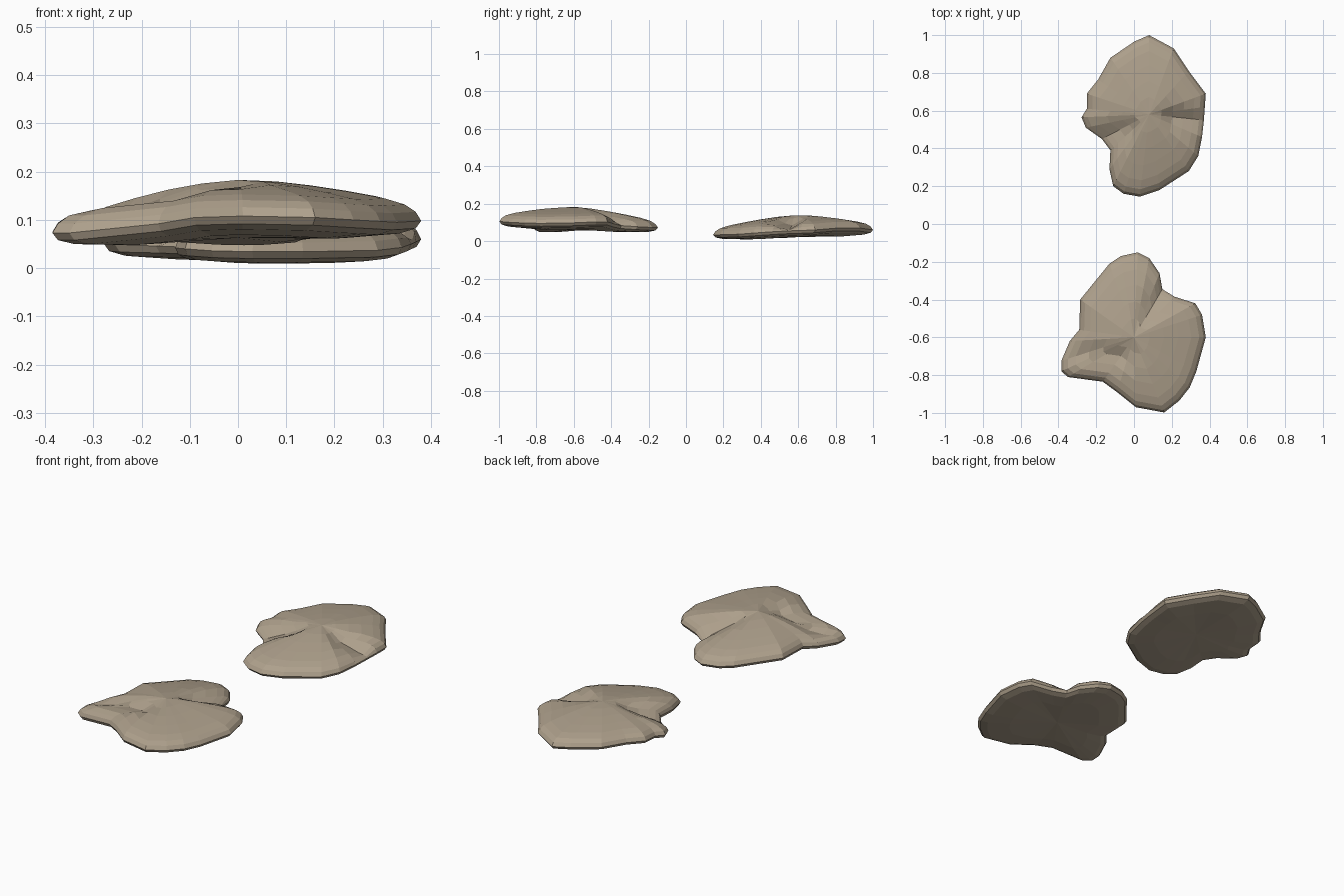
import bpy, bmesh
from mathutils import Vector
from mathutils.geometry import intersect_point_line

if "Cube" in bpy.data.objects:
    bpy.data.objects.remove(bpy.data.objects["Cube"])

# ring scale and height above / below the rim, top to bottom
TOP = [(0.22, .95), (0.42, .84), (0.62, .70), (0.80, .55), (0.91, .40), (0.97, .22)]
BOTTOM = [(0.97, -.45), (0.88, -.75), (0.6, -1.0), (0.3, -1.0)]


def stone(name, centre, base, rise, drop, rim, grooves):
    """Flat boulder: star-shaped outline (x, y, z) with rings, creased along grooves."""
    bm = bmesh.new()

    def carve(p):
        cut = 0
        for a, b, depth, width in grooves:
            q, f = intersect_point_line(Vector((p.x, p.y)), Vector(a), Vector(b))
            q = Vector(a).lerp(Vector(b), min(max(f, 0), 1))
            d = (Vector((p.x, p.y)) - q.xy).length
            cut = max(cut, depth * max(0, 1 - d / width))
        return cut

    def ring(s, h, top):
        out = []
        for x, y, z in rim:
            p = Vector((centre[0], centre[1], base)).lerp(Vector((x, y, z)), s)
            if top:
                p.z += rise * h
                p.z -= min(carve(p), rise * h * 0.8)
            else:
                p.z += drop * h
            out.append(bm.verts.new(p))
        return out

    rings = [ring(s, h, True) for s, h in TOP]
    rings.append([bm.verts.new(p) for p in rim])
    rings += [ring(s, h, False) for s, h in BOTTOM]
    n = len(rim)
    for a, b in zip(rings, rings[1:]):
        for i in range(n):
            j = (i + 1) % n
            bm.faces.new((a[i], a[j], b[j], b[i]))
    hi = bm.verts.new((centre[0], centre[1], base + rise))
    lo = bm.verts.new((centre[0], centre[1], base - drop))
    for i in range(n):
        j = (i + 1) % n
        bm.faces.new((hi, rings[0][j], rings[0][i]))
        bm.faces.new((lo, rings[-1][i], rings[-1][j]))
    bmesh.ops.recalc_face_normals(bm, faces=bm.faces)
    me = bpy.data.meshes.new(name)
    bm.to_mesh(me)
    bm.free()
    ob = bpy.data.objects.new(name, me)
    bpy.context.collection.objects.link(ob)
    mat = bpy.data.materials.get("stone") or bpy.data.materials.new("stone")
    mat.diffuse_color = (0.42, 0.35, 0.26, 1)
    mat.use_nodes = True
    mat.node_tree.nodes["Principled BSDF"].inputs["Base Color"].default_value = mat.diffuse_color
    me.materials.append(mat)


# Back stone, the lower one
stone("back_stone", (0.08, 0.58), 0.055, 0.083, 0.033, [
    (.08, 1.0, .06), (.21, .93, .07), (.29, .81, .07), (.38, .69, .06),
    (.375, .62, .057), (.37, .55, .055), (.36, .46, .05), (.34, .36, .043),
    (.29, .28, .037), (.135, .18, .034), (.03, .145, .034), (-.055, .16, .036),
    (-.11, .20, .04), (-.13, .29, .042), (-.125, .39, .044), (-.17, .45, .046),
    (-.255, .51, .048), (-.278, .565, .05), (-.25, .61, .055), (-.25, .69, .06),
    (-.19, .765, .063), (-.125, .88, .065), (0, .965, .063)],
    [((.2, .56), (.38, .53), .045, .08), ((-.05, .50), (-.2, .45), .03, .09)])

# Front stone, resting higher
stone("front_stone", (0.0, -0.60), 0.098, 0.085, 0.035, [
    (.02, -.15, .072), (.08, -.18, .073), (.135, -.26, .077), (.15, -.345, .083),
    (.215, -.385, .092), (.325, -.42, .103), (.36, -.48, .103), (.38, -.60, .098),
    (.33, -.78, .095), (.295, -.865, .097), (.24, -.935, .10), (.16, -.998, .105),
    (.01, -.97, .108), (-.09, -.89, .105), (-.165, -.835, .092), (-.35, -.81, .073),
    (-.385, -.78, .073), (-.385, -.725, .075), (-.34, -.62, .083), (-.29, -.56, .088),
    (-.285, -.40, .088), (-.13, -.21, .078), (-.07, -.17, .074)],
    [((-.03, -.70), (-.30, -.68), .03, .08), ((.06, -.48), (.15, -.35), .025, .08)])
